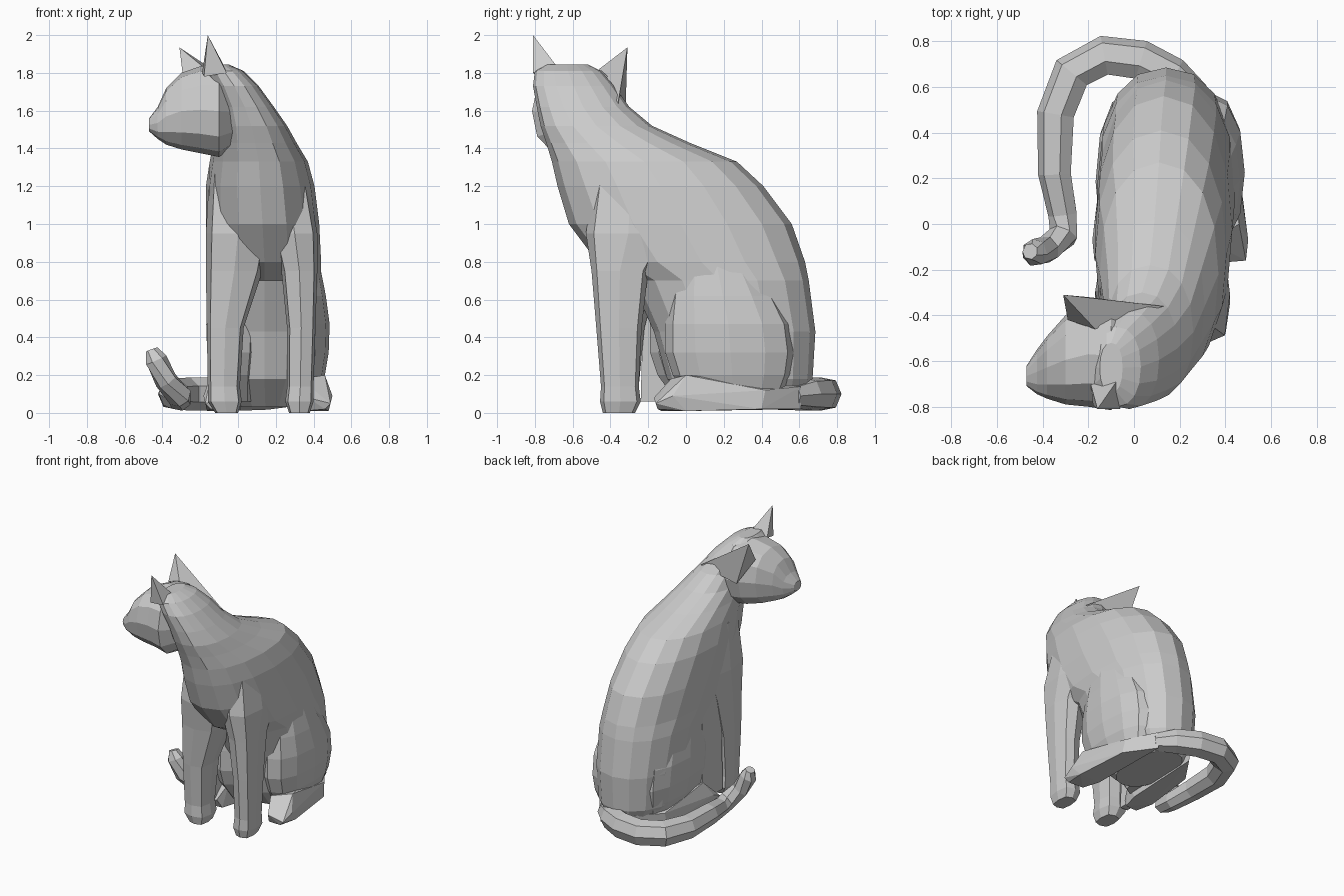
import bpy, bmesh, math
from mathutils import Vector


def finish(name, bm):
    bmesh.ops.recalc_face_normals(bm, faces=bm.faces)
    me = bpy.data.meshes.new(name)
    bm.to_mesh(me)
    bm.free()
    ob = bpy.data.objects.new(name, me)
    bpy.context.collection.objects.link(ob)
    return ob


def loft(name, rings):
    """Skin a list of equal-sized point rings and cap both ends."""
    bm = bmesh.new()
    vs = [[bm.verts.new(p) for p in r] for r in rings]
    n = len(vs[0])
    for a, b in zip(vs, vs[1:]):
        for i in range(n):
            j = (i + 1) % n
            bm.faces.new((a[i], a[j], b[j], b[i]))
    bm.faces.new(vs[0])
    bm.faces.new(vs[-1])
    return finish(name, bm)


def oval(n, u0, u1, v0, v1, e=0.9):
    """Slightly squared oval filling the given range."""
    pts = []
    for i in range(n):
        a = 2 * math.pi * i / n
        c, s = math.cos(a), math.sin(a)
        c = math.copysign(abs(c) ** e, c)
        s = math.copysign(abs(s) ** e, s)
        pts.append(((u0 + u1) / 2 + (u1 - u0) / 2 * c, (v0 + v1) / 2 + (v1 - v0) / 2 * s))
    return pts


def stack_z(name, n, slices, e=0.9):
    return loft(name, [[(x, y, z) for x, y in oval(n, x0, x1, y0, y1, e)]
                       for z, x0, x1, y0, y1 in slices])


def hull(name, pts):
    bm = bmesh.new()
    for p in pts:
        bm.verts.new(p)
    bmesh.ops.convex_hull(bm, input=bm.verts)
    return finish(name, bm)


# Torso and neck: horizontal slices (z, x0, x1, y0, y1)
stack_z("body", 16, [
    (0.03, -0.02, 0.31, 0.05, 0.62),
    (0.18, -0.13, 0.41, -0.10, 0.67),
    (0.43, -0.15, 0.43, -0.17, 0.685),
    (0.70, -0.16, 0.44, -0.29, 0.65),
    (0.80, -0.16, 0.44, -0.47, 0.63),
    (1.00, -0.17, 0.43, -0.62, 0.56),
    (1.20, -0.17, 0.405, -0.68, 0.41),
    (1.33, -0.15, 0.37, -0.71, 0.27),
    (1.43, -0.13, 0.31, -0.74, 0.02),
    (1.52, -0.12, 0.26, -0.77, -0.18),
    (1.62, -0.12, 0.19, -0.79, -0.30),
    (1.73, -0.15, 0.11, -0.81, -0.38),
    (1.81, -0.18, 0.03, -0.80, -0.45),
    (1.845, -0.15, -0.05, -0.74, -0.52)])

# Head: upright slices toward the nose (x, y0, y1, z0, z1)
loft("head", [[(x, y, z) for y, z in oval(12, y0, y1, z0, z1, 0.85)]
              for x, y0, y1, z0, z1 in [
    (0.0, -0.70, -0.40, 1.42, 1.76),
    (-0.10, -0.815, -0.34, 1.355, 1.84),
    (-0.20, -0.80, -0.34, 1.375, 1.835),
    (-0.30, -0.79, -0.40, 1.395, 1.80),
    (-0.38, -0.765, -0.49, 1.42, 1.72),
    (-0.425, -0.745, -0.55, 1.45, 1.62),
    (-0.47, -0.71, -0.62, 1.49, 1.56)]])

# Ears
hull("near_ear", [(-0.19, -0.70, 1.80), (-0.06, -0.81, 1.80), (-0.07, -0.68, 1.83),
                  (-0.18, -0.79, 1.78), (-0.16, -0.81, 2.0)])
hull("far_ear", [(-0.29, -0.42, 1.77), (-0.17, -0.46, 1.82), (0.13, -0.36, 1.64),
                 (-0.20, -0.32, 1.60), (-0.31, -0.31, 1.935)])

# Front legs with paws, the shoulders tapering into the torso
stack_z("left_front_leg", 8, [
    (0.0, -0.12, 0.0, -0.44, -0.27), (0.06, -0.16, 0.02, -0.455, -0.24),
    (0.14, -0.16, 0.01, -0.45, -0.25), (0.45, -0.165, 0.03, -0.475, -0.22),
    (0.75, -0.17, 0.13, -0.50, -0.14), (0.95, -0.17, 0.17, -0.53, -0.06),
    (1.30, -0.15, 0.15, -0.48, -0.10)], 0.6)
stack_z("right_front_leg", 8, [
    (0.0, 0.27, 0.38, -0.44, -0.27), (0.06, 0.25, 0.40, -0.455, -0.24),
    (0.14, 0.26, 0.40, -0.45, -0.25), (0.45, 0.26, 0.41, -0.475, -0.235),
    (0.75, 0.23, 0.42, -0.50, -0.20), (0.95, 0.18, 0.42, -0.53, -0.08),
    (1.30, 0.13, 0.36, -0.48, -0.10)], 0.6)

# Fold of flank between the left front leg and the thigh
hull("left_flank_fold", [(x, y, z) for x in (-0.14, -0.08) for y, z in
                         [(-0.24, 0.06), (-0.22, 0.8), (0.0, 0.06), (0.0, 0.9)]])

# Thighs and hind feet, mirrored about the body's centre line
for side, s, k, f in (("left", -1, 0.95, 0.08), ("right", 1, 1, 0)):
    cx = 0.15
    thigh = [(0.06, 0.06, 0.26, 0.03, 0.50), (0.2, 0.04, 0.31, -0.07, 0.56),
             (0.32, 0.02, 0.33, -0.11, 0.58), (0.47, 0.01, 0.335, -0.11, 0.56),
             (0.62, 0.01, 0.315, -0.09, 0.48), (0.85, 0.02, 0.27, -0.04, 0.34)]
    stack_z(side + "_thigh", 12, [(z, cx + s * k * a, cx + s * k * b, y0 - f, y1)
                                  for z, a, b, y0, y1 in thigh])
    hull(side + "_hind_foot", [(cx + s * k * x, y, z) for x, y, z in [
        (0.20, -0.13, 0.01), (0.31, -0.15, 0.02), (0.22, -0.17, 0.08), (0.34, -0.16, 0.05),
        (0.35, -0.07, 0.09), (0.31, 0.0, 0.2), (0.18, -0.08, 0.18), (0.16, 0.0, 0.01),
        (0.33, 0.0, 0.01), (0.29, 0.40, 0.02), (0.28, 0.42, 0.12), (0.14, 0.61, 0.02),
        (0.15, 0.61, 0.14)]])

# Tail swept round the rump with a raised tip (x, y, z, radius)
path = [(0.28, 0.56, 0.09, 0.06), (0.17, 0.645, 0.10, 0.085), (0.03, 0.715, 0.10, 0.09),
        (-0.13, 0.735, 0.10, 0.09), (-0.27, 0.66, 0.10, 0.09), (-0.34, 0.48, 0.10, 0.085),
        (-0.345, 0.22, 0.10, 0.075), (-0.31, 0.04, 0.075, 0.065), (-0.31, -0.05, 0.09, 0.065),
        (-0.38, -0.11, 0.17, 0.06), (-0.435, -0.125, 0.28, 0.06), (-0.455, -0.12, 0.335, 0.035)]
rings = []
for i, (x, y, z, r) in enumerate(path):
    a, b = path[max(i - 1, 0)], path[min(i + 1, len(path) - 1)]
    t = (Vector(b[:3]) - Vector(a[:3])).normalized()
    side = t.cross(Vector((0, 0, 1))).normalized()
    up = side.cross(t)
    rings.append([Vector((x, y, z)) + side * u + up * v for u, v in oval(7, -r, r, -r, r)])
loft("tail", rings)
